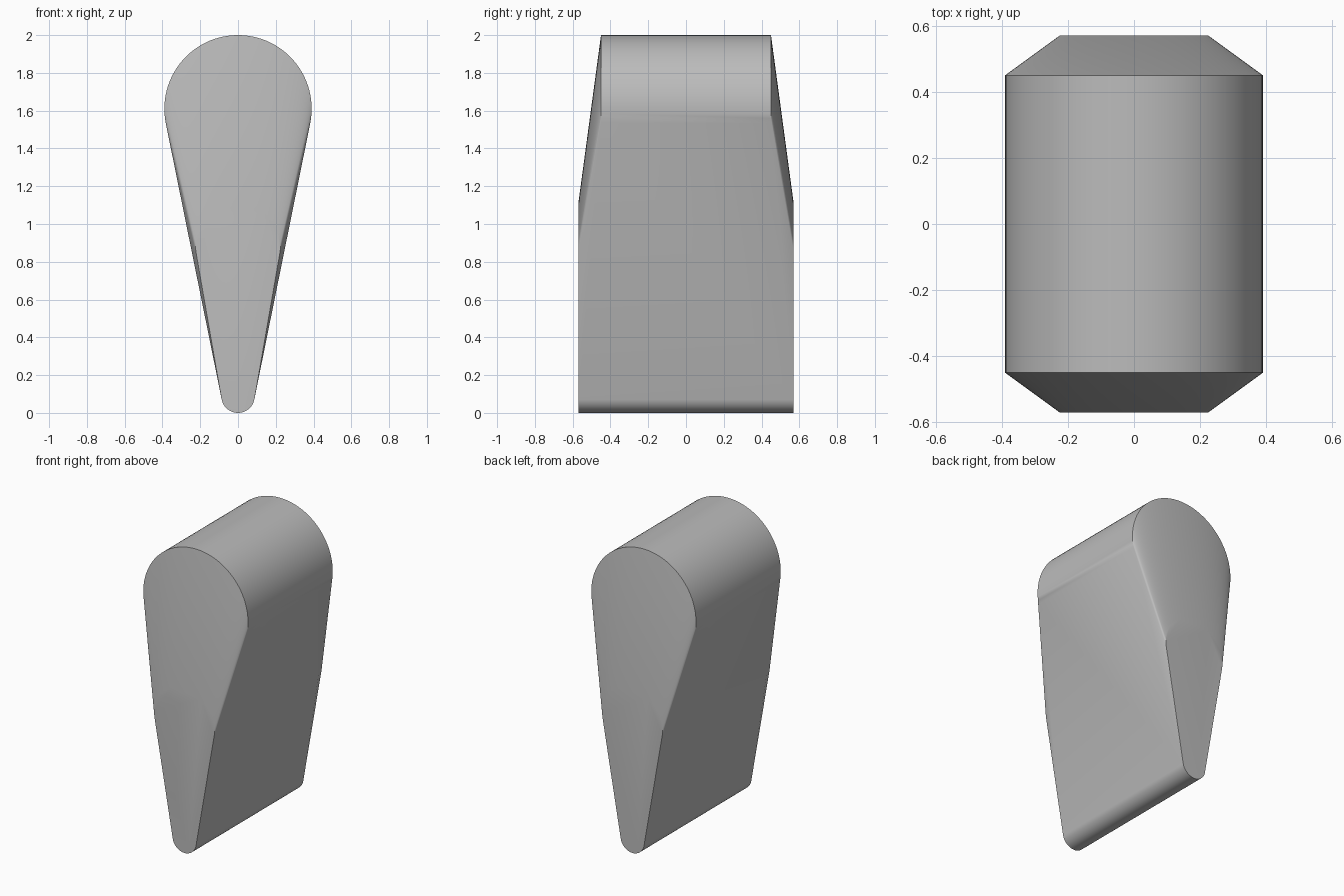
import bpy, bmesh
from math import sin, cos, pi, radians

cube = bpy.data.objects.get("Cube")
if cube:
    bpy.data.objects.remove(cube)

grey = bpy.data.materials.new("plain grey")
grey.use_nodes = True
colour = (0.5, 0.5, 0.5, 1)
grey.diffuse_color = colour
grey.node_tree.nodes["Principled BSDF"].inputs["Base Color"].default_value = colour

# Round sections: radius, centre height, half depth
SECTIONS = [(0.39, 1.61, 0.45),    # wide rounded top
            (0.225, 0.885, 0.57),  # middle, where the ends start to slope
            (0.088, 0.088, 0.57)]  # narrow rounded foot
SIDES = 96

bm = bmesh.new()
for radius, height, depth in SECTIONS:
    for y in (-depth, depth):
        for i in range(SIDES):
            a = 2 * pi * i / SIDES
            bm.verts.new((radius * cos(a), y, height + radius * sin(a)))

# Tapered skin stretched around all sections
bmesh.ops.convex_hull(bm, input=bm.verts)
bmesh.ops.delete(bm, geom=[v for v in bm.verts if not v.link_faces], context="VERTS")
bmesh.ops.dissolve_limit(bm, angle_limit=radians(0.2), verts=bm.verts, edges=bm.edges)
bmesh.ops.recalc_face_normals(bm, faces=bm.faces)

mesh = bpy.data.meshes.new("tapered_wedge")
bm.to_mesh(mesh)
bm.free()
mesh.materials.append(grey)
wedge = bpy.data.objects.new("tapered_wedge", mesh)
bpy.context.collection.objects.link(wedge)

bpy.context.view_layer.objects.active = wedge
wedge.select_set(True)
bpy.ops.object.shade_smooth_by_angle(angle=radians(30))
